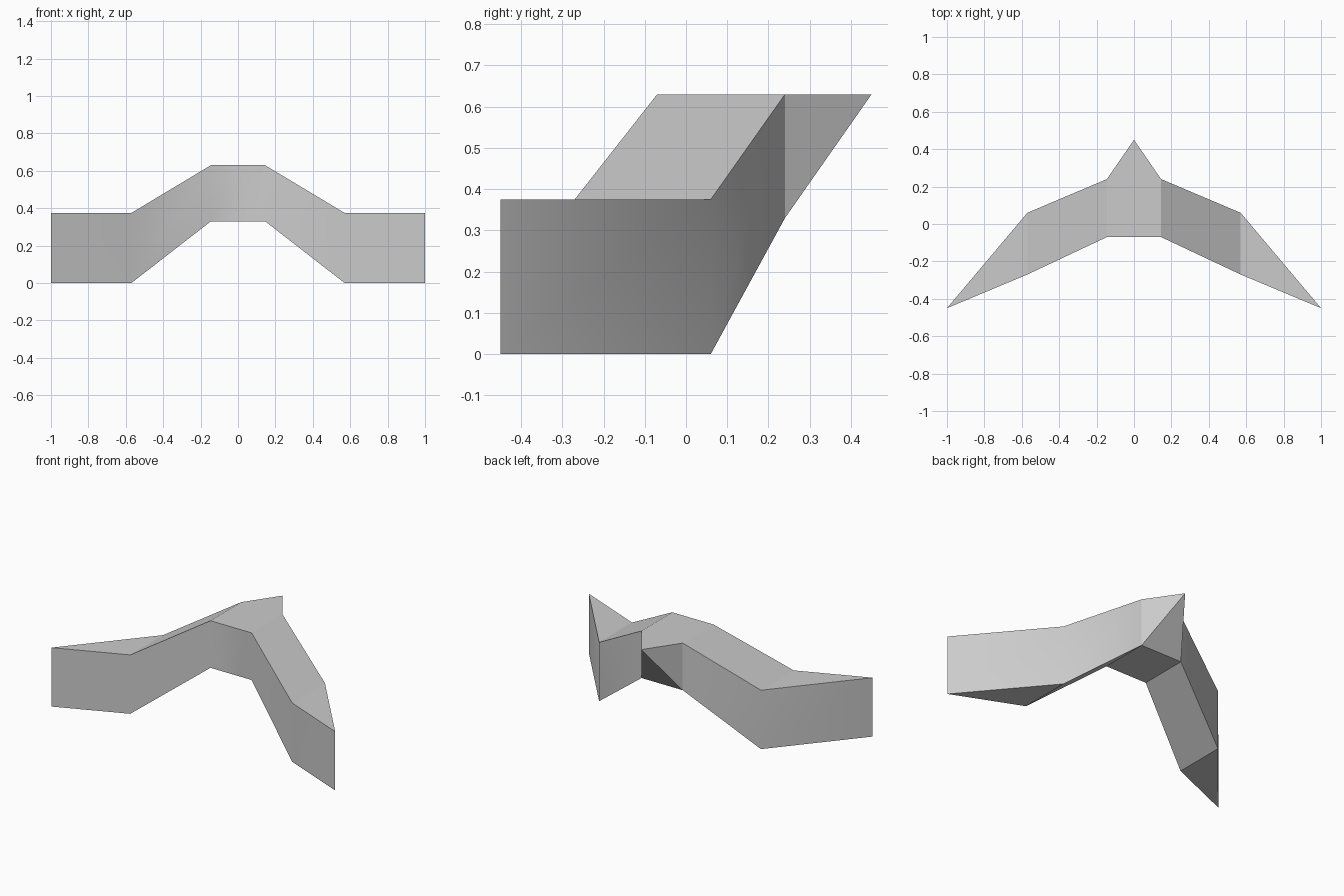
import bpy
import bmesh
import math

cube = bpy.data.objects.get("Cube")
if cube:
    bpy.data.objects.remove(cube, do_unlink=True)

# Single grey finish
grey = bpy.data.materials.new("light grey")
grey.use_nodes = True
colour = (0.6, 0.6, 0.6, 1)
grey.diffuse_color = colour
grey.node_tree.nodes["Principled BSDF"].inputs["Base Color"].default_value = colour

# Cross-sections from wing tip to centre: x, front y, back y, bottom z, top z
half = [(1.0, -0.45, -0.45, 0.0, 0.375),
        (0.57, -0.27, 0.06, 0.0, 0.375),
        (0.145, -0.07, 0.24, 0.33, 0.63)]
sections = [(-x, *rest) for x, *rest in half] + half[::-1]

bm = bmesh.new()
rings = []
for x, front, back, low, high in sections:
    corners = [(x, front, low), (x, front, high), (x, back, high), (x, back, low)]
    rings.append([bm.verts.new(c) for c in corners])

# Skin the wings and the centre block; the tail replaces the centre back
tail_tip = bm.verts.new((0, 0.45, 0.63))
for i, (a, b) in enumerate(zip(rings, rings[1:])):
    for j in range(4):
        k = (j + 1) % 4
        if i == 2 and j == 2:
            continue
        bm.faces.new((a[j], b[j], b[k], a[k]))

# Pointed tail: top, underside and two flanks meeting at the tip
right, left = rings[2], rings[3]
opening = [right[2], left[2], left[3], right[3]]
for a, b in zip(opening, opening[1:] + opening[:1]):
    bm.faces.new((a, b, tail_tip))

# Close the wing tips into sharp vertical edges
bmesh.ops.remove_doubles(bm, verts=bm.verts[:], dist=0.0001)
bmesh.ops.recalc_face_normals(bm, faces=bm.faces[:])

mesh = bpy.data.meshes.new("winged_body")
bm.to_mesh(mesh)
bm.free()
mesh.materials.append(grey)
body = bpy.data.objects.new("winged_body", mesh)
bpy.context.collection.objects.link(body)

bpy.ops.object.select_all(action="DESELECT")
body.select_set(True)
bpy.context.view_layer.objects.active = body
bpy.ops.object.shade_smooth_by_angle(angle=math.radians(30))
